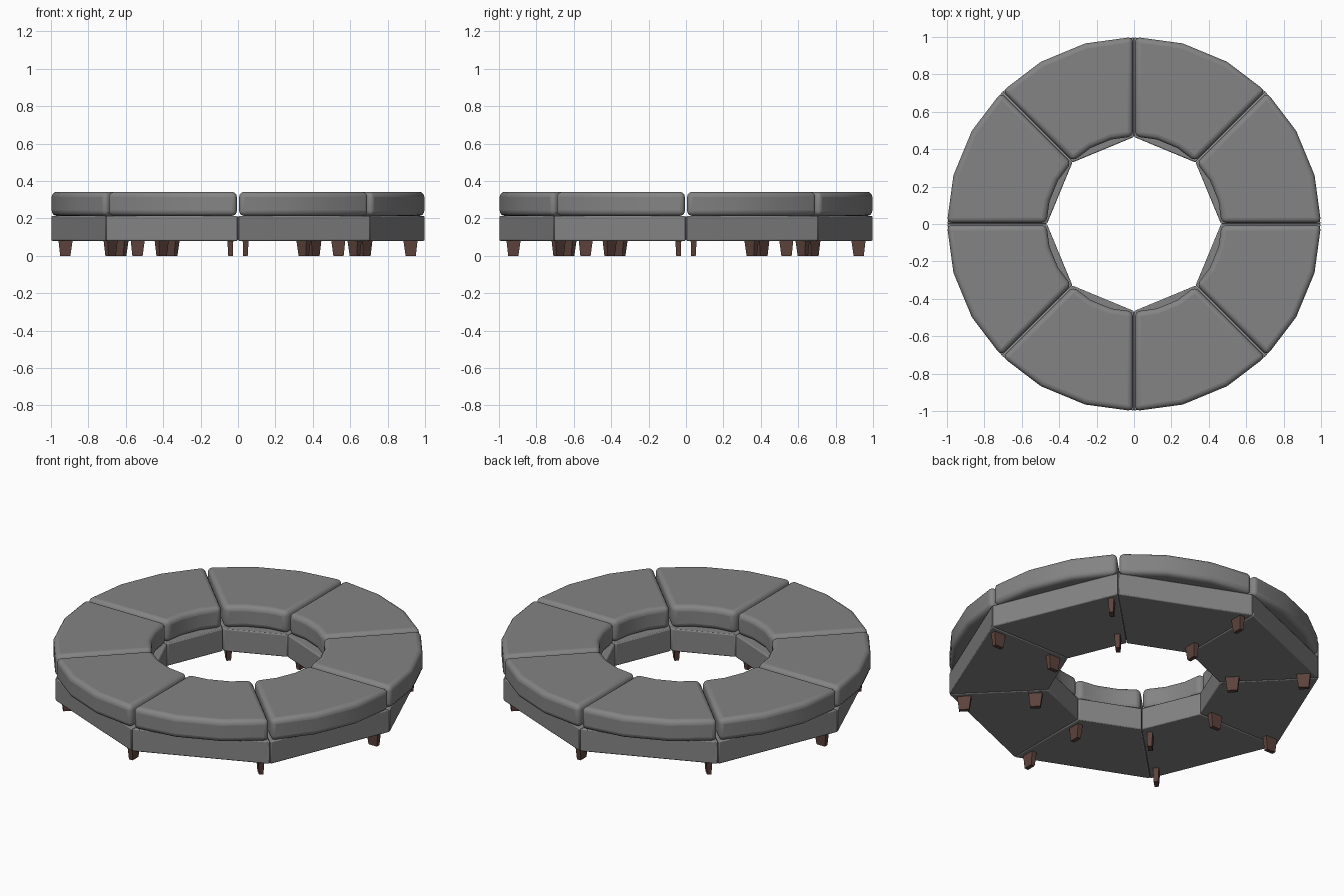
import bpy, bmesh, math

if "Cube" in bpy.data.objects:
    bpy.data.objects.remove(bpy.data.objects["Cube"])

def material(name, col):
    m = bpy.data.materials.new(name)
    m.diffuse_color = (*col, 1)
    m.use_nodes = True
    m.node_tree.nodes["Principled BSDF"].inputs["Base Color"].default_value = m.diffuse_color
    return m

fabric = material("grey fabric", (0.23, 0.23, 0.23))
wood = material("dark wood", (0.11, 0.055, 0.045))
N = 8
STEP = 2 * math.pi / N

def loft(name, low, high, z0, z1, mat, bevel=0, segs=1):
    """Solid between two matching outlines (counter-clockwise), with rounded edges."""
    bm = bmesh.new()
    a = [bm.verts.new((x, y, z0)) for x, y in low]
    b = [bm.verts.new((x, y, z1)) for x, y in high]
    bm.faces.new(a[::-1])
    bm.faces.new(b)
    n = len(a)
    for i in range(n):
        j = (i + 1) % n
        bm.faces.new((a[i], a[j], b[j], b[i]))
    bmesh.ops.recalc_face_normals(bm, faces=bm.faces)
    me = bpy.data.meshes.new(name)
    bm.to_mesh(me)
    bm.free()
    me.materials.append(mat)
    ob = bpy.data.objects.new(name, me)
    bpy.context.collection.objects.link(ob)
    if bevel:
        mod = ob.modifiers.new("rounded edges", "BEVEL")
        mod.width, mod.segments = bevel, segs
        mod.limit_method, mod.angle_limit = "ANGLE", math.radians(40)
    bpy.ops.object.select_all(action="DESELECT")
    ob.select_set(True)
    bpy.context.view_layer.objects.active = ob
    if bevel:
        bpy.ops.object.shade_smooth_by_angle(angle=math.radians(40))
    return ob

def wedge(r_in, r_out, gap, parts):
    """Ring sector outline, set back from the seams by a constant gap."""
    def arc(r):
        g = math.asin(gap / r)
        return [(r * math.cos(t), r * math.sin(t)) for t in
                (g + (STEP - 2 * g) * i / parts for i in range(parts + 1))]
    return arc(r_out) + arc(r_in)[::-1]

def rect(x0, x1, y0, y1):
    return [(x0, y0), (x1, y0), (x1, y1), (x0, y1)]

base_line = wedge(0.465, 1.0, 0.001, 1)
seat_line = wedge(0.468, 1.0, 0.006, 3)

for k in range(N):
    # straight-sided base block and curved cushion
    parts = [loft(f"base_{k}", base_line, base_line, 0.08, 0.213, fabric, 0.006, 2),
             loft(f"cushion_{k}", seat_line, seat_line, 0.213, 0.342, fabric, 0.028, 4)]
    # tapered legs beside the seam, one outer and one inner
    for label, r in (("outer", 0.922), ("inner", 0.536)):
        parts.append(loft(f"{label}_leg_{k}",
                          rect(r - 0.026, r + 0.029, -0.052, -0.028),
                          rect(r - 0.038, r + 0.038, -0.057, -0.025),
                          0, 0.085, wood))
    for ob in parts:
        ob.rotation_euler.z = k * STEP
